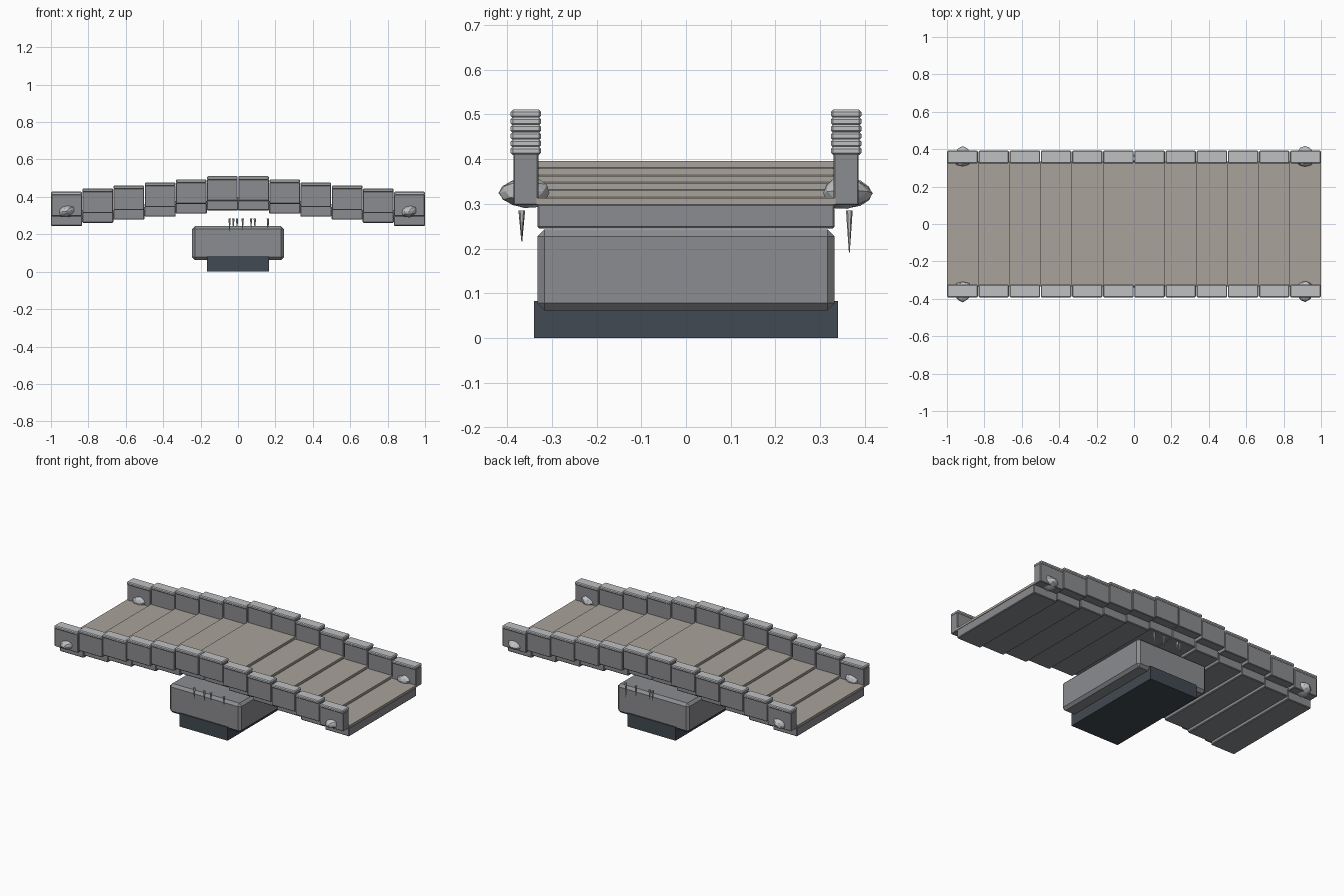
import bpy, bmesh, math, random
from mathutils import Vector

if "Cube" in bpy.data.objects:
    bpy.data.objects.remove(bpy.data.objects["Cube"], do_unlink=True)
random.seed(4)


def material(name, rgb):
    m = bpy.data.materials.new(name)
    m.use_nodes = True
    m.diffuse_color = (*rgb, 1)
    m.node_tree.nodes["Principled BSDF"].inputs["Base Color"].default_value = (*rgb, 1)
    return m


stone = material("grey stone", (0.26, 0.265, 0.28))
pale = material("pale stone", (0.52, 0.53, 0.54))
sand = material("sandy paving", (0.40, 0.365, 0.325))
dark = material("dark footing", (0.055, 0.068, 0.085))


def finish(bm, name, mat):
    mesh = bpy.data.meshes.new(name)
    bmesh.ops.recalc_face_normals(bm, faces=bm.faces)
    bm.to_mesh(mesh)
    bm.free()
    mesh.materials.append(mat)
    obj = bpy.data.objects.new(name, mesh)
    bpy.context.collection.objects.link(obj)
    return obj


def box(name, low, high, mat, bevel=0.0):
    """Box between two corners with chamfered edges."""
    low, high = Vector(low), Vector(high)
    bm = bmesh.new()
    bmesh.ops.create_cube(bm, size=1)
    for v in bm.verts:
        v.co = (low + high) / 2 + v.co * (high - low)
    if bevel:
        bmesh.ops.bevel(bm, geom=bm.edges[:], offset=bevel, segments=1, affect='EDGES')
    return finish(bm, name, mat)


# Stepped arch: each segment has a slab, paving, two parapets and two copings
count, step, gap = 12, 0.0165, 0.0015
width = 2 / count
for i in range(count):
    x0 = -1 + i * width
    x1 = x0 + width
    base = 0.245 + step * min(i, count - 1 - i)
    box("deck_slab", (x0, -0.332, base), (x1, 0.332, base + 0.055), stone, 0.004)
    box("paving", (x0, -0.334, base + 0.054), (x1, 0.334, base + 0.068), sand)
    for side, label in ((-1, "front"), (1, "back")):
        a, b = sorted((side * 0.330, side * 0.386))
        box(label + "_parapet", (x0 + gap, a, base + 0.052), (x1 - gap, b, base + 0.168), stone, 0.003)
        a, b = sorted((side * 0.324, side * 0.392))
        box(label + "_coping", (x0 + gap, a, base + 0.164), (x1 - gap, b, base + 0.183), pale, 0.005)

# Central pier on its footing
box("pier", (-0.247, -0.332, 0.062), (0.247, 0.332, 0.243), stone, 0.016)
box("footing", (-0.166, -0.34, 0), (0.166, 0.34, 0.083), dark)

# Rough boulders set through the end parapets
for sx in (-1, 1):
    for sy in (-1, 1):
        bm = bmesh.new()
        bmesh.ops.create_icosphere(bm, subdivisions=2, radius=1)
        for v in bm.verts:
            x, y, z = v.co * random.uniform(0.93, 1.05)
            flare = 1 - 0.15 * y * sy
            v.co = (sx * 0.915 + 0.05 * x * flare,
                    sy * 0.361 + 0.056 * y,
                    0.324 + 0.034 * z * flare + 0.006 * x)
        finish(bm, "end_boulder", pale)

# Thin spikes hanging below the parapets
for y, places in ((-0.367, (-0.045, 0.025, 0.07, 0.16)), (0.365, (-0.025, -0.005, 0.09, 0.16))):
    for x in places:
        length = random.uniform(0.05, 0.07) + (0.025 if x > 0.15 and y > 0 else 0)
        bm = bmesh.new()
        bmesh.ops.create_cone(bm, cap_ends=True, segments=6, radius1=0.001, radius2=0.0075, depth=length)
        for v in bm.verts:
            v.co += Vector((x, y, 0.285 - length / 2))
        finish(bm, "hanging_spike", pale)
